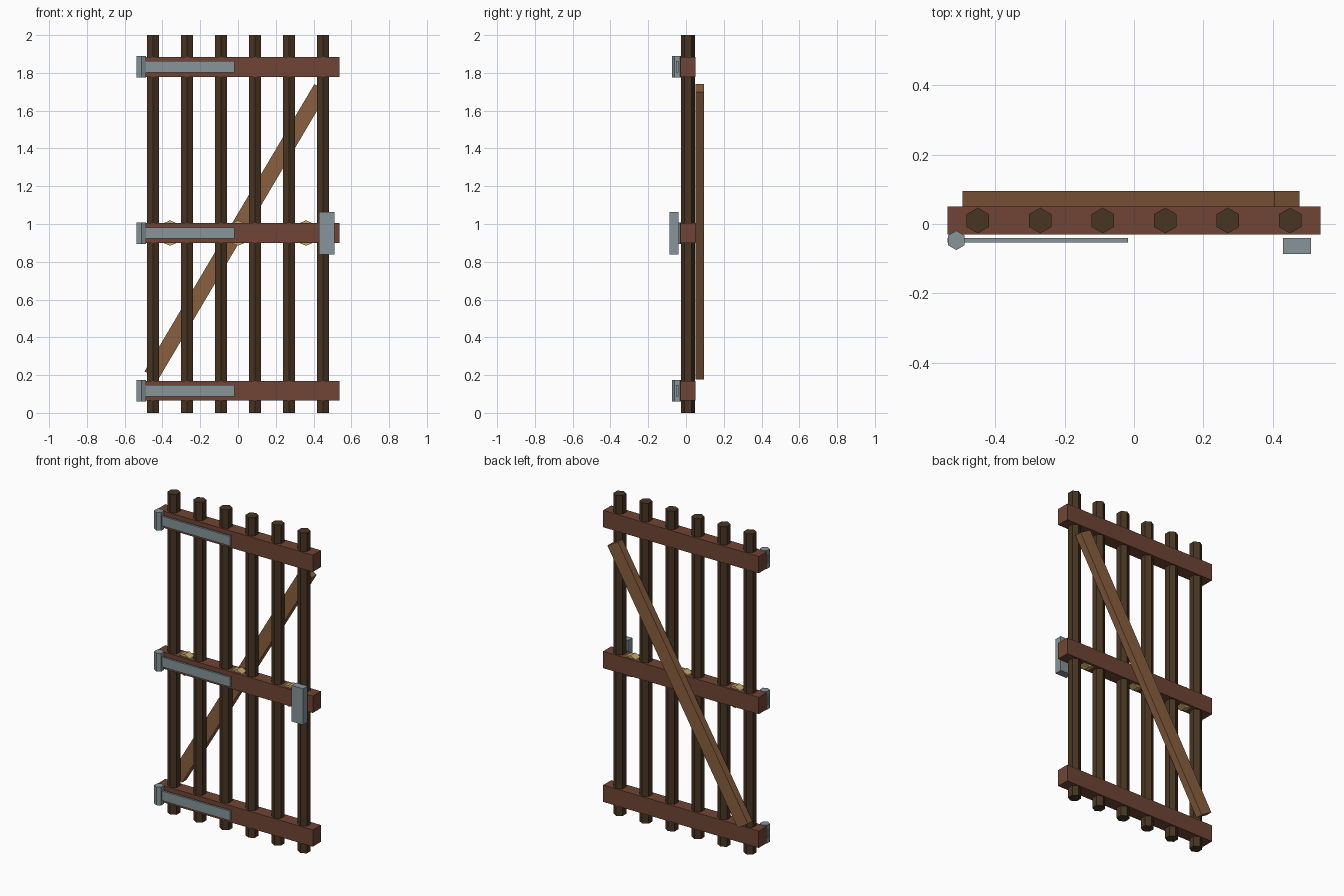
import bpy
import math

if "Cube" in bpy.data.objects:
    bpy.data.objects.remove(bpy.data.objects["Cube"], do_unlink=True)


def material(name, rgb):
    m = bpy.data.materials.new(name)
    m.use_nodes = True
    m.diffuse_color = (*rgb, 1)
    m.node_tree.nodes["Principled BSDF"].inputs["Base Color"].default_value = (*rgb, 1)
    return m


DARK = material("dark wood", (0.065, 0.036, 0.017))
RED = material("red brown wood", (0.16, 0.06, 0.035))
LIGHT = material("light wood", (0.25, 0.115, 0.05))
IRON = material("grey iron", (0.24, 0.30, 0.32))
BRASS = material("brass", (0.55, 0.40, 0.13))


def finish(name, mat):
    ob = bpy.context.object
    ob.name = ob.data.name = name
    ob.data.materials.append(mat)
    return ob


def box(name, centre, size, mat, tilt=0):
    bpy.ops.mesh.primitive_cube_add(size=1, location=centre, rotation=(0, tilt, 0))
    bpy.context.object.scale = size
    return finish(name, mat)


def prism(name, sides, centre, radius, depth, mat, turn=0):
    bpy.ops.mesh.primitive_cylinder_add(vertices=sides, radius=radius, depth=depth,
                                        location=centre, rotation=(turn, 0, 0))
    return finish(name, mat)


# Upright bars, each with a thin splinter strip along one side
splinters = [(1, 0.42, 0.46), (1, 0.82, 1.24), (-1, 0.52, 0.70),
             (1, 0.42, 0.46), (1, 0.82, 1.24), (-1, 0.52, 0.70)]
for i in range(6):
    x = -0.45 + 0.18 * i
    prism(f"bar_{i + 1}", 6, (x, 0.01, 1), 0.037, 2, DARK)

# Cross rails with a hinge strap and knuckle on each
for level, z in (("bottom", 0.117), ("middle", 0.952), ("top", 1.832)):
    box(f"{level}_rail", (0, 0.01, z), (1.075, 0.08, 0.105), RED)
    box(f"{level}_hinge_strap", (-0.278, -0.047, z), (0.52, 0.013, 0.06), IRON)
    prism(f"{level}_hinge_knuckle", 6, (-0.512, -0.047, z), 0.028, 0.114, IRON)

# Diagonal brace across the back
run, rise = 0.899, 1.521
box("diagonal_brace", (-0.009, 0.0725, 0.959), (0.084, 0.045, math.hypot(run, rise)),
    LIGHT, math.atan2(run, rise))

# Latch plate and the studs set into the middle rail
box("latch", (0.47, -0.064, 0.952), (0.08, 0.046, 0.225), IRON)
for i, x in enumerate((-0.36, 0, 0.36)):
    prism(f"stud_{i + 1}", 8, (x, 0.01, 0.952), 0.067, 0.05, BRASS, math.pi / 2)
